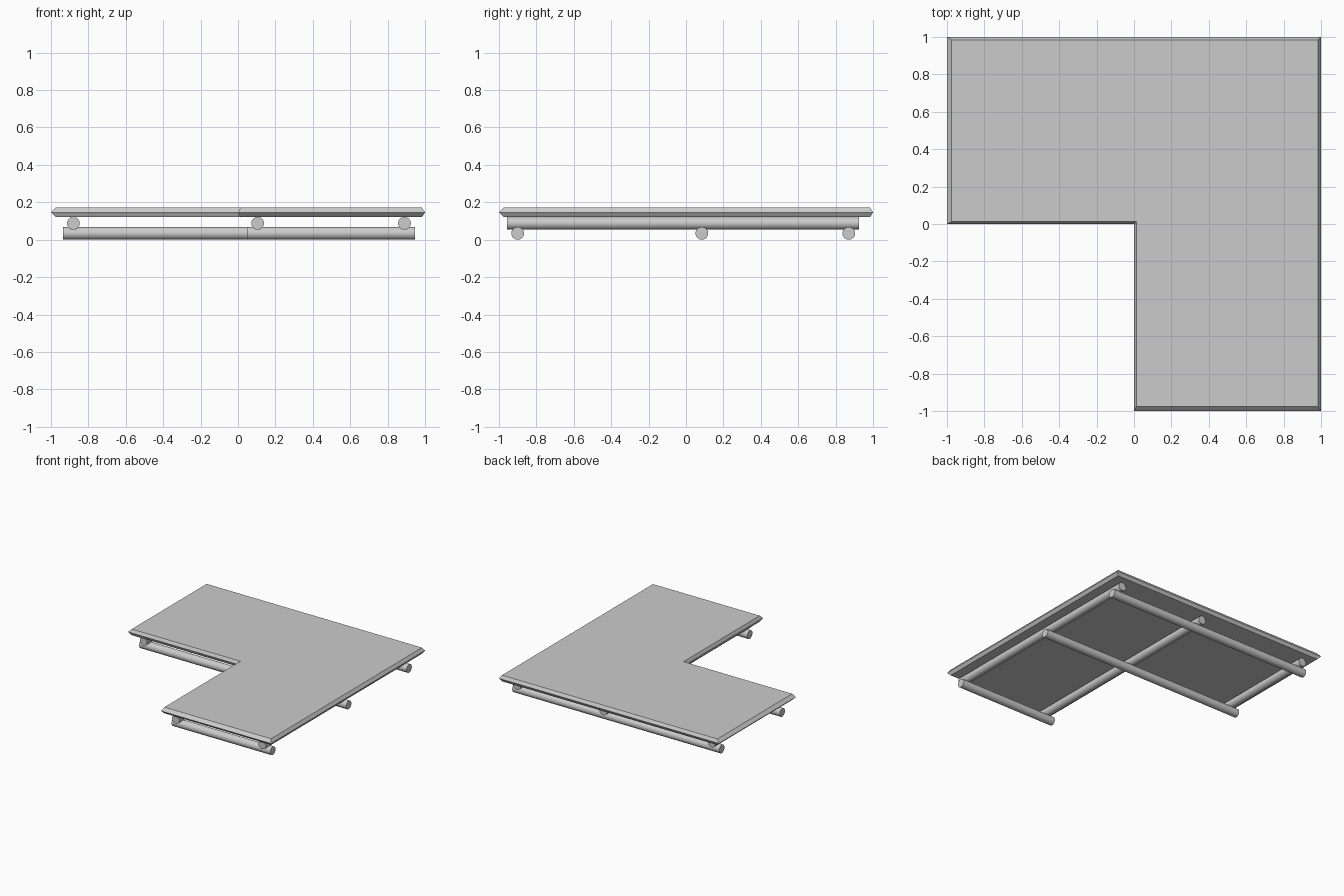
import bpy, bmesh, math

if "Cube" in bpy.data.objects:
    bpy.data.objects.remove(bpy.data.objects["Cube"])

R = 0.034             # pole radius
Z_LOW, Z_HIGH = 0.034, 0.088


def smooth(obj):
    bpy.ops.object.select_all(action='DESELECT')
    obj.select_set(True)
    bpy.context.view_layer.objects.active = obj
    bpy.ops.object.shade_smooth_by_angle(angle=math.radians(30))


def pole(name, axis, offset, start, end, z):
    """Round pole along x or y, spanning start..end at the given offset."""
    mid = (start + end) / 2
    loc = (mid, offset, z) if axis == 'x' else (offset, mid, z)
    rot = (0, math.pi / 2, 0) if axis == 'x' else (math.pi / 2, 0, 0)
    bpy.ops.mesh.primitive_cylinder_add(vertices=24, radius=R, depth=end - start,
                                        location=loc, rotation=rot)
    obj = bpy.context.object
    obj.name = name
    smooth(obj)


# L-shaped deck with a pointed edge all round
outer = [(-1, 0), (0, 0), (0, -1), (1, -1), (1, 1), (-1, 1)]
inset = [(0.025, 0.013), (0.013, 0.013), (0.013, 0.025),
         (-0.017, 0.025), (-0.017, -0.015), (0.025, -0.015)]
bm = bmesh.new()
rings = []
for z, k in ((0.121, 1), (0.146, 0), (0.171, 1)):
    rings.append([bm.verts.new((x + k * dx, y + k * dy, z))
                  for (x, y), (dx, dy) in zip(outer, inset)])
n = len(outer)
for a, b in zip(rings, rings[1:]):
    for i in range(n):
        j = (i + 1) % n
        bm.faces.new((a[i], a[j], b[j], b[i]))
bm.faces.new(rings[0][::-1])
bm.faces.new(rings[-1])
bmesh.ops.recalc_face_normals(bm, faces=bm.faces)
mesh = bpy.data.meshes.new("deck")
bm.to_mesh(mesh)
bm.free()
deck = bpy.data.objects.new("deck", mesh)
bpy.context.collection.objects.link(deck)
smooth(deck)

# Lower poles run left to right
for name, y, start in (("front", -0.90, 0.05), ("middle", 0.085, -0.935),
                       ("back", 0.87, -0.935)):
    pole(f"lower_pole_{name}", 'x', y, start, 0.947, Z_LOW)

# Upper poles run front to back, resting on the lower ones
for name, x, start in (("left", -0.88, 0.03), ("middle", 0.105, -0.957),
                       ("right", 0.89, -0.957)):
    pole(f"upper_pole_{name}", 'y', x, start, 0.925, Z_HIGH)
